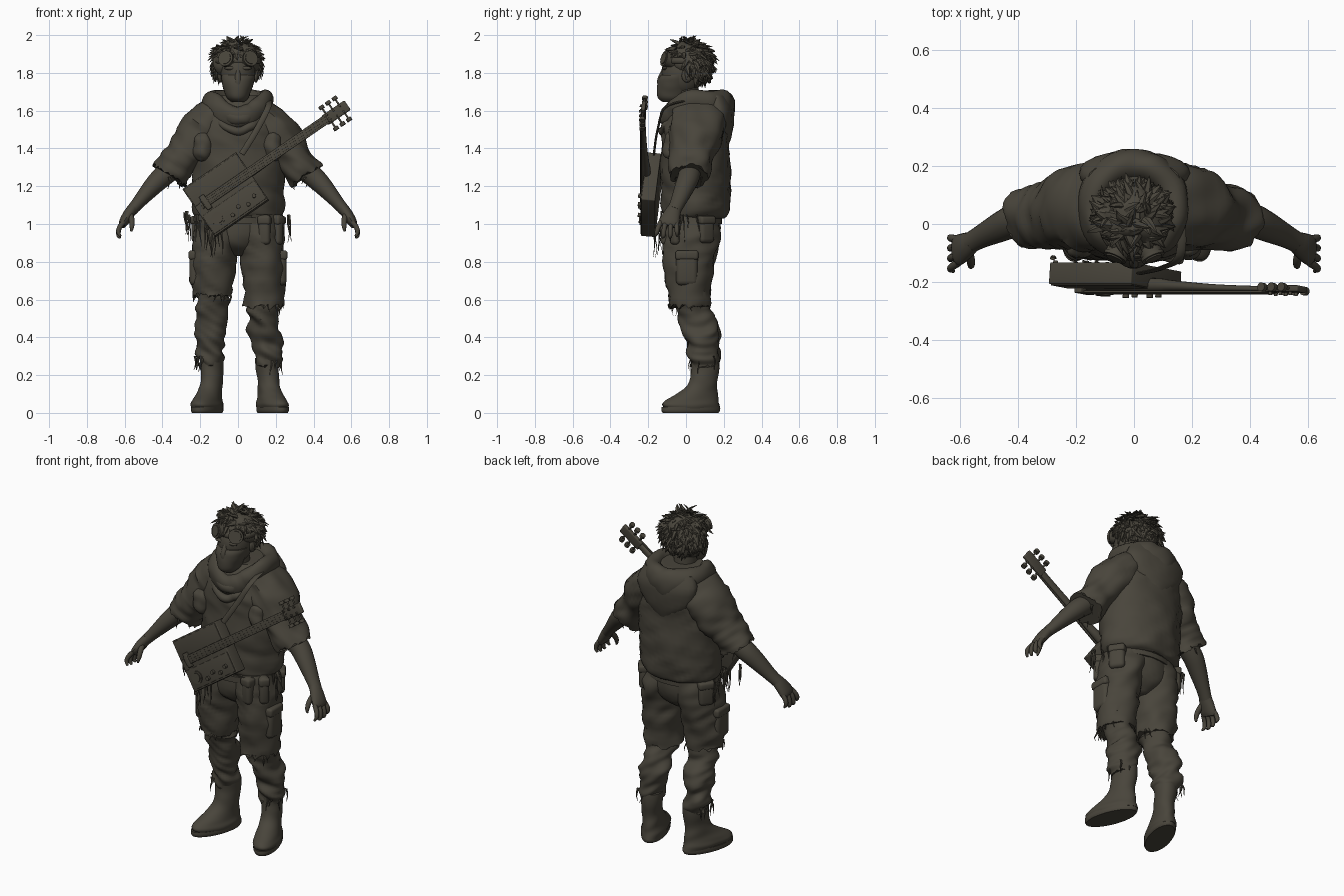
import bpy, bmesh, math, random
from mathutils import Vector, Matrix, noise

random.seed(4)
if "Cube" in bpy.data.objects:
    bpy.data.objects.remove(bpy.data.objects["Cube"], do_unlink=True)

X, Y, Z = Vector((1, 0, 0)), Vector((0, 1, 0)), Vector((0, 0, 1))
SIDES = (("left", 1), ("right", -1))
parts = []

olive = bpy.data.materials.new("dark_olive_brown")
olive.use_nodes = True
olive.diffuse_color = (.066, .059, .044, 1)
olive.node_tree.nodes["Principled BSDF"].inputs["Base Color"].default_value = olive.diffuse_color


def finish(name, bm, matrix=None):
    """Turn a bmesh into a finished object."""
    bmesh.ops.recalc_face_normals(bm, faces=bm.faces[:])
    mesh = bpy.data.meshes.new(name)
    bm.to_mesh(mesh)
    bm.free()
    mesh.materials.append(olive)
    obj = bpy.data.objects.new(name, mesh)
    bpy.context.collection.objects.link(obj)
    if matrix:
        obj.matrix_world = matrix
    parts.append(obj)
    return obj


def catmull(a, b, c, d, t):
    return [.5 * (2 * q + (r - p) * t + (2 * p - 5 * q + 4 * r - s) * t * t
                  + (3 * q - p - 3 * r + s) * t ** 3) for p, q, r, s in zip(a, b, c, d)]


def add_loft(bm, rings, sides=24, sub=4, fold=0, ref=Y, flat=False, closed=False, rag=0):
    """Skin rings of (x, y, z, width radius, depth radius) along a smooth path."""
    n = len(rings)
    pick = (lambda i: rings[i % n]) if closed else (lambda i: rings[max(0, min(n - 1, i))])
    path = [catmull(pick(i - 1), pick(i), pick(i + 1), pick(i + 2), k / sub)
            for i in range(n if closed else n - 1) for k in range(sub)]
    if not closed:
        path.append(list(rings[-1]))
    loops, m = [], len(path)
    for i, ring in enumerate(path):
        center = Vector(ring[:3])
        before = path[(i - 1) % m if closed else max(i - 1, 0)]
        after = path[(i + 1) % m if closed else min(i + 1, m - 1)]
        along = Z if flat else (Vector(after[:3]) - Vector(before[:3])).normalized()
        wide = along.cross(ref).normalized()
        deep = wide.cross(along)
        loop = []
        for k in range(sides):
            a = math.tau * k / sides
            spoke = wide * math.cos(a) * ring[3] + deep * math.sin(a) * ring[4]
            p = center + spoke
            if fold:
                crease = noise.noise(Vector((p.x * 9, p.y * 9, p.z * 22 + p.x * 12)))
                p += spoke.normalized() * fold * (crease + noise.noise(p * 9))
            if rag and i == m - 1:
                p += along * random.uniform(-rag, rag)
            loop.append(bm.verts.new(p))
        loops.append(loop)
    for i in range(m if closed else m - 1):
        one, two = loops[i], loops[(i + 1) % m]
        for k in range(sides):
            j = (k + 1) % sides
            bm.faces.new((one[k], one[j], two[j], two[k]))
    if not closed:
        bm.faces.new(loops[0])
        bm.faces.new(loops[-1])


def loft(name, rings, mirror=1, matrix=None, **options):
    bm = bmesh.new()
    add_loft(bm, [(r[0] * mirror, *r[1:]) for r in rings], **options)
    return finish(name, bm, matrix)


def box(name, loc, size, matrix=None, bevel=.008, turn=0):
    bm = bmesh.new()
    bmesh.ops.create_cube(bm, size=1, matrix=Matrix.Translation(loc)
                          @ Matrix.Rotation(turn, 4, 'Z') @ Matrix.Diagonal((*size, 1)))
    bmesh.ops.bevel(bm, geom=bm.edges[:], offset=bevel, segments=3, affect='EDGES', profile=.5)
    return finish(name, bm, matrix)


def ball(name, loc, size, lump=0):
    bm = bmesh.new()
    bmesh.ops.create_uvsphere(bm, u_segments=28, v_segments=18, radius=1,
                              matrix=Matrix.Translation(loc) @ Matrix.Diagonal((*size, 1)))
    for v in bm.verts:
        v.co += (v.co - Vector(loc)) * lump * noise.noise(v.co * 20)
    return finish(name, bm)


def disc(name, loc, radius, depth, axis=Y, matrix=None, taper=1):
    bm = bmesh.new()
    spin = Z.rotation_difference(axis).to_matrix().to_4x4()
    bmesh.ops.create_cone(bm, cap_ends=True, segments=20, radius1=radius, radius2=radius * taper,
                          depth=depth, matrix=Matrix.Translation(loc) @ spin)
    return finish(name, bm, matrix)


def shreds(name, spots, length, width=.008):
    """Torn cloth strips hanging from each spot."""
    bm = bmesh.new()
    for spot in spots:
        p, drop = Vector(spot), length * random.uniform(.5, 1.2)
        rings = []
        for k in range(4):
            size = width * (1 - k / 3.5)
            rings.append((*p, size, size * .5))
            p = p + Vector((random.uniform(-.01, .01), random.uniform(-.01, .01), -drop / 3))
        add_loft(bm, rings, sides=5, sub=2, flat=True)
    return finish(name, bm)


def fringe(name, center, rx, ry, count, length):
    turns = [random.uniform(0, math.tau) for _ in range(count)]
    return shreds(name, [(center[0] + rx * math.cos(a), center[1] + ry * math.sin(a), center[2])
                         for a in turns], length)


# Loose pullover body
loft("pullover", [(0, .05, 1.03, .2, .15), (0, .05, 1.06, .235, .175), (0, .05, 1.2, .245, .185),
                  (0, .05, 1.4, .25, .182), (0, .055, 1.52, .25, .175), (0, .055, 1.61, .205, .155),
                  (0, .04, 1.68, .12, .1)], sides=48, sub=7, fold=.011, flat=True)

# Hood, cowl and scarf folds around the neck
def collar(name, rx, ry, cy, top, droop, thick, tall, heavy=0):
    rings = []
    for k in range(16):
        a = math.tau * k / 16
        back, front = max(0, math.sin(a)), max(0, -math.sin(a))
        rings.append((rx * math.cos(a), cy + ry * math.sin(a), top - droop * front ** 2 - heavy * back ** 2,
                      thick * (1 + .3 * back), tall + heavy * back ** 2))
    loft(name, rings, sides=16, fold=.009, ref=Z, closed=True)

collar("hood_cowl", .145, .15, .055, 1.65, .09, .043, .06, .035)
collar("scarf_fold", .115, .135, .015, 1.62, .07, .025, .03)
collar("lower_scarf_fold", .125, .13, .01, 1.58, .085, .025, .025)
loft("hood_back", [(0, .19, 1.42, .06, .04), (0, .185, 1.5, .15, .062), (0, .175, 1.6, .19, .078),
                   (0, .16, 1.68, .155, .06)], fold=.006, flat=True)

for side, s in SIDES:
    # Wide torn sleeves and bare arms
    loft(side + "_sleeve", [(.1, .06, 1.59, .09, .135), (.19, .055, 1.5, .112, .145), (.27, .035, 1.385, .1, .125),
                            (.32, .025, 1.315, .095, .11), (.362, .02, 1.255, .1, .1)],
         s, sides=40, sub=6, fold=.015, rag=.012)
    fringe(side + "_sleeve_fringe", (.34 * s, .02, 1.25), .05, .075, 10, .06)
    loft(side + "_forearm", [(.31, .025, 1.32, .055, .06), (.4, .015, 1.25, .056, .058), (.46, -.01, 1.19, .048, .052),
                             (.53, -.045, 1.11, .034, .04), (.565, -.065, 1.07, .03, .037)], s, sides=20)
    loft(side + "_palm", [(.555, -.06, 1.085, .028, .036), (.58, -.075, 1.05, .029, .046),
                          (.605, -.09, 1.01, .025, .054), (.613, -.096, .99, .017, .046)], s, sides=16)
    for k, name in enumerate(("little", "ring", "middle", "index")):
        y, lean = -.052 - .027 * k, .003 - .006 * k
        reach = .015 if k in (1, 2) else 0
        loft(side + "_" + name + "_finger", [(.606, y, 1.01, .013, .014), (.628, y + lean, .98, .013, .013),
                                             (.633, y + lean * 1.5, .955 - reach, .011, .012),
                                             (.622, y + lean * 2, .935 - reach / 2, .006, .006)], s, sides=10)
    loft(side + "_thumb", [(.57, -.095, 1.05, .016, .018), (.563, -.125, 1.02, .015, .015),
                           (.562, -.143, .985, .012, .012), (.565, -.146, .96, .005, .005)], s, sides=10)

    # Upper trousers, torn at the knee, over crumpled lower trousers
    hem = .56 if s > 0 else .62
    loft(side + "_thigh", [(.1, .025, 1.05, .11, .14), (.113, .025, .95, .122, .15), (.122, .02, .86, .12, .14),
                           (.132, .015, .74, .115, .127), (.137, .015, hem, .104, .11)],
         s, sides=36, sub=6, fold=.015, flat=True, rag=.014)
    fringe(side + "_knee_fringe", (.137 * s, .015, hem + .015), .098, .105, 9, .055)
    loft(side + "_shin", [(.135, .02, .7, .08, .09), (.14, .035, .56, .08, .085), (.142, .075, .46, .082, .092),
                          (.147, .09, .37, .084, .092), (.145, .1, .29, .07, .078), (.147, .1, .25, .062, .07)],
         s, sides=32, sub=8, fold=.024, flat=True, rag=.012)
    fringe(side + "_cuff_fringe", (.18 * s, .1, .3), .05, .07, 8, .1)

    # Boots with toes turned out
    place = Matrix.Translation((.01 + .175 * s, .02, 0)) @ Matrix.Rotation(.34 * s, 4, 'Z')
    loft(side + "_boot", [(0, .01, .022, .069, .154), (0, .002, .045, .074, .158), (0, .012, .07, .066, .144),
                          (0, .045, .105, .058, .108), (0, .072, .15, .056, .08), (0, .085, .22, .06, .073),
                          (0, .085, .29, .063, .075)], sides=32, fold=.006, flat=True, matrix=place)
    loft(side + "_sole", [(0, .005, 0, .066, .155), (0, .005, .012, .071, .162), (0, .005, .03, .071, .161)],
         sides=32, flat=True, matrix=place)

    # Cargo pockets, belt pouches and chest pockets
    box(side + "_cargo_pocket", (.225 * s, .005, .765), (.065, .115, .18), bevel=.025)
    box(side + "_cargo_flap", (.228 * s, .005, .835), (.068, .122, .05), bevel=.014)
    box(side + "_hip_pouch", (.2 * s, .1, .97), (.07, .09, .14), bevel=.022, turn=.6 * s)
    box(side + "_hip_pouch_flap", (.202 * s, .102, 1.02), (.074, .096, .045), bevel=.014, turn=.6 * s)
    ball(side + "_chest_pocket", (.185 * s, -.075, 1.41), (.05, .045, .085), .3)
    shreds(side + "_waist_shreds", [(random.uniform(.2, .28) * s, random.uniform(-.08, .12), 1.05)
                                    for _ in range(7)], .13)

# Hips, belt and pouches hung on the left
loft("trouser_seat", [(0, .03, .83, .04, .06), (0, .03, .88, .13, .125), (0, .03, .95, .19, .148),
                      (0, .03, 1.08, .19, .145)], sides=36, fold=.008, flat=True)
loft("belt", [(0, .03, 1, .213, .16), (0, .03, 1.035, .213, .16)], sides=36, flat=True)
for x, y, turn in ((.14, -.105, -.2), (.205, -.05, -.7)):
    box("belt_pouch", (x, y, .97), (.065, .055, .16), bevel=.02, turn=turn)
    box("belt_pouch_flap", (x, y, 1.02), (.07, .061, .05), bevel=.014, turn=turn)
shreds("front_shreds", [(random.uniform(-.2, -.08), -.135, 1.02) for _ in range(8)], .16)

# Head, neck and face mask
loft("neck", [(0, .01, 1.52, .07, .07), (0, 0, 1.75, .06, .065)], flat=True)
ball("head", (0, -.02, 1.8), (.092, .11, .125))
loft("face_mask", [(0, -.08, 1.645, .032, .04), (0, -.075, 1.67, .058, .073), (0, -.065, 1.72, .076, .088),
                   (0, -.055, 1.765, .087, .093), (0, -.045, 1.79, .09, .086)], sides=28, fold=.004, flat=True)
loft("nose_ridge", [(0, -.125, 1.69, .012, .022), (0, -.125, 1.73, .022, .026), (0, -.125, 1.77, .019, .026),
                    (0, -.115, 1.82, .01, .012)], sides=16, flat=True)
for side, s in SIDES:
    ball(side + "_ear", (.093 * s, .005, 1.785), (.015, .028, .036))
    ball(side + "_brow", (.04 * s, -.112, 1.825), (.032, .012, .01))
    # Goggles pushed up on the forehead
    tilt = Vector((.45 * s, -1, .3)).normalized()
    rim = Vector((.056 * s, -.092, 1.87))
    disc(side + "_goggle_cup", rim, .042, .05, tilt, taper=.9)
    disc(side + "_goggle_rim", rim + tilt * .022, .042, .012, tilt)
    disc(side + "_goggle_lens", rim + tilt * .03, .031, .006, tilt)
loft("goggle_strap", [(.115 * math.cos(k * math.tau / 12), .005 + .117 * math.sin(k * math.tau / 12), 1.865, .008, .016)
                      for k in range(12)], sides=8, ref=Z, closed=True)

# Shaggy hair built from long curved locks
ball("hair_mass", (-.005, .02, 1.855), (.122, .113, .11), .15)
bm = bmesh.new()
count = 0
while count < 290:
    d = Vector([random.gauss(0, 1) for _ in range(3)]).normalized()
    if d.z < -.85 or (d.y < -.2 and d.z < .4) or (d.y < .1 and d.z < -.5):
        continue
    count += 1
    root = Vector((-.005, .02, 1.855)) + Vector((d.x * .112, d.y * .104, d.z * .103))
    # Locks fall away from the crown, with a little disorder
    sweep = d + Vector([random.uniform(-1, 1) for _ in range(3)]) * .7 - Z * .9 + Y * .2
    sweep = (sweep - d * sweep.dot(d)).normalized() * random.uniform(.03, .05)
    lift = d * random.uniform(.01, .035)
    rings = [(*(root + sweep * t + lift * t ** .7), w, w * .5)
             for t, w in ((0, .015), (.5, .013), (1, .008), (1.4, .001))]
    add_loft(bm, rings, sides=5, sub=2, ref=d)
finish("hair_locks", bm)

# Box guitar slung across the chest; local x runs along the neck
G = (Matrix.Translation((-.065, -.185, 1.155)) @ Matrix.Rotation(math.radians(-34.5), 4, 'Y')
     @ Matrix.Rotation(math.radians(-6), 4, 'X'))
box("guitar_body", (0, 0, 0), (.345, .075, .305), G, .005)
box("guitar_top_panel", (0, -.038, .09), (.335, .008, .11), G, .002)
box("guitar_lower_panel", (0, -.038, -.085), (.335, .008, .115), G, .002)
loft("guitar_neck", [(-.14, -.028, .022, .026, .018), (.17, -.028, .022, .026, .024), (.26, -.031, .022, .024, .019),
                     (.45, -.039, .022, .021, .013), (.69, -.044, .022, .02, .011)], sides=16, matrix=G, ref=Y)
box("guitar_fretboard", (.27, -.053, .022), (.8, .008, .05), G, .002)
box("guitar_headstock", (.728, -.042, .022), (.145, .022, .06), G, .006)
box("guitar_bridge", (-.11, -.05, .022), (.03, .018, .085), G, .004)
disc("sound_hole_rim", (-.105, -.043, -.085), .036, .01, Y, G)
disc("sound_hole_cover", (-.105, -.05, -.085), .026, .008, Y, G)
for k in range(4):
    disc("guitar_knob", (-.03 + .05 * k, -.048, -.115 + .02 * (k % 2)), .011, .02, Y, G)
for k in range(3):
    box("guitar_string", (.29, -.058, .008 + .014 * k), (.8, .002, .002), G, .0004)
    for s in (1, -1):
        along = .68 + .042 * k
        disc("peg_shaft", (along, -.042, .022 + .045 * s), .005, .04, Z, G)
        disc("peg_button", (along, -.042, .022 + .068 * s), .015, .018, Z, G)
        disc("peg_post", (along, -.054, .022 + .018 * s), .006, .02, Y, G)

# Shoulder strap from the guitar to beneath the hood
loft("guitar_strap", [(.02, -.17, 1.37, .006, .016), (.1, -.15, 1.5, .006, .016), (.16, -.105, 1.62, .006, .016),
                      (.16, .05, 1.66, .006, .016)], sides=8, sub=6, ref=X)
shreds("guitar_rags", [(-.28, -.12, 1.06), (-.27, -.13, 1.07), (-.13, -.17, .95), (-.16, -.16, .97)], .16, .01)

# Smooth shading with sharp creases kept
bpy.ops.object.select_all(action='DESELECT')
for obj in parts:
    obj.select_set(True)
bpy.context.view_layer.objects.active = parts[0]
bpy.ops.object.shade_smooth_by_angle(angle=math.radians(40))
